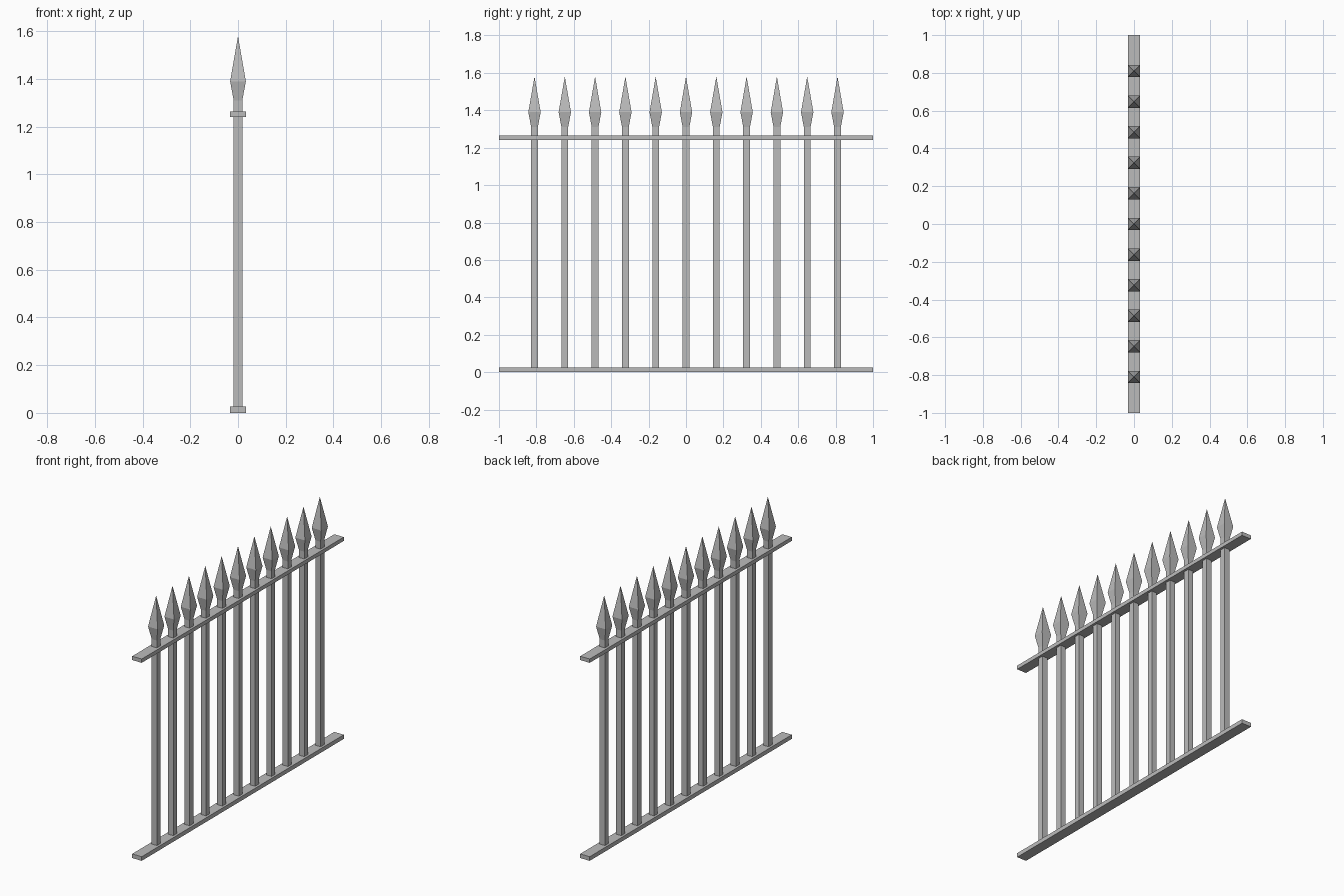
import bpy
import bmesh

cube = bpy.data.objects.get("Cube")
if cube:
    bpy.data.objects.remove(cube, do_unlink=True)

iron = bpy.data.materials.new("grey_iron")
iron.use_nodes = True
GREY = (0.5, 0.5, 0.5, 1)
iron.diffuse_color = GREY
iron.node_tree.nodes["Principled BSDF"].inputs["Base Color"].default_value = GREY


def finish(name, bm):
    bmesh.ops.recalc_face_normals(bm, faces=bm.faces)
    mesh = bpy.data.meshes.new(name)
    bm.to_mesh(mesh)
    bm.free()
    mesh.materials.append(iron)
    obj = bpy.data.objects.new(name, mesh)
    bpy.context.collection.objects.link(obj)
    return obj


def square_loft(name, profile, y):
    """Stack square rings of (half width, height); zero width makes a point."""
    bm = bmesh.new()
    rings = []
    for r, z in profile:
        if r == 0:
            rings.append([bm.verts.new((0, y, z))])
        else:
            rings.append([bm.verts.new((sx * r, y + sy * r, z))
                          for sx, sy in ((-1, -1), (1, -1), (1, 1), (-1, 1))])
    bm.faces.new(rings[0])
    for low, high in zip(rings, rings[1:]):
        for i in range(4):
            j = (i + 1) % 4
            top = [high[0]] if len(high) == 1 else [high[j], high[i]]
            bm.faces.new([low[i], low[j]] + top)
    return finish(name, bm)


def rail(name, bottom, top):
    bm = bmesh.new()
    bmesh.ops.create_cube(bm, size=1)
    bmesh.ops.scale(bm, verts=bm.verts, vec=(0.066, 2, top - bottom))
    bmesh.ops.translate(bm, verts=bm.verts, vec=(0, 0, (top + bottom) / 2))
    return finish(name, bm)


# Horizontal rails
rail("bottom_rail", 0, 0.026)
rail("top_rail", 1.24, 1.264)

# Square bars, each flaring into a spear point
COUNT, SPACING = 11, 0.162
PROFILE = [(0.018, 0.01), (0.018, 1.31), (0.033, 1.39), (0, 1.58)]
for n in range(COUNT):
    square_loft(f"spear_bar_{n + 1}", PROFILE, (n - (COUNT - 1) / 2) * SPACING)
